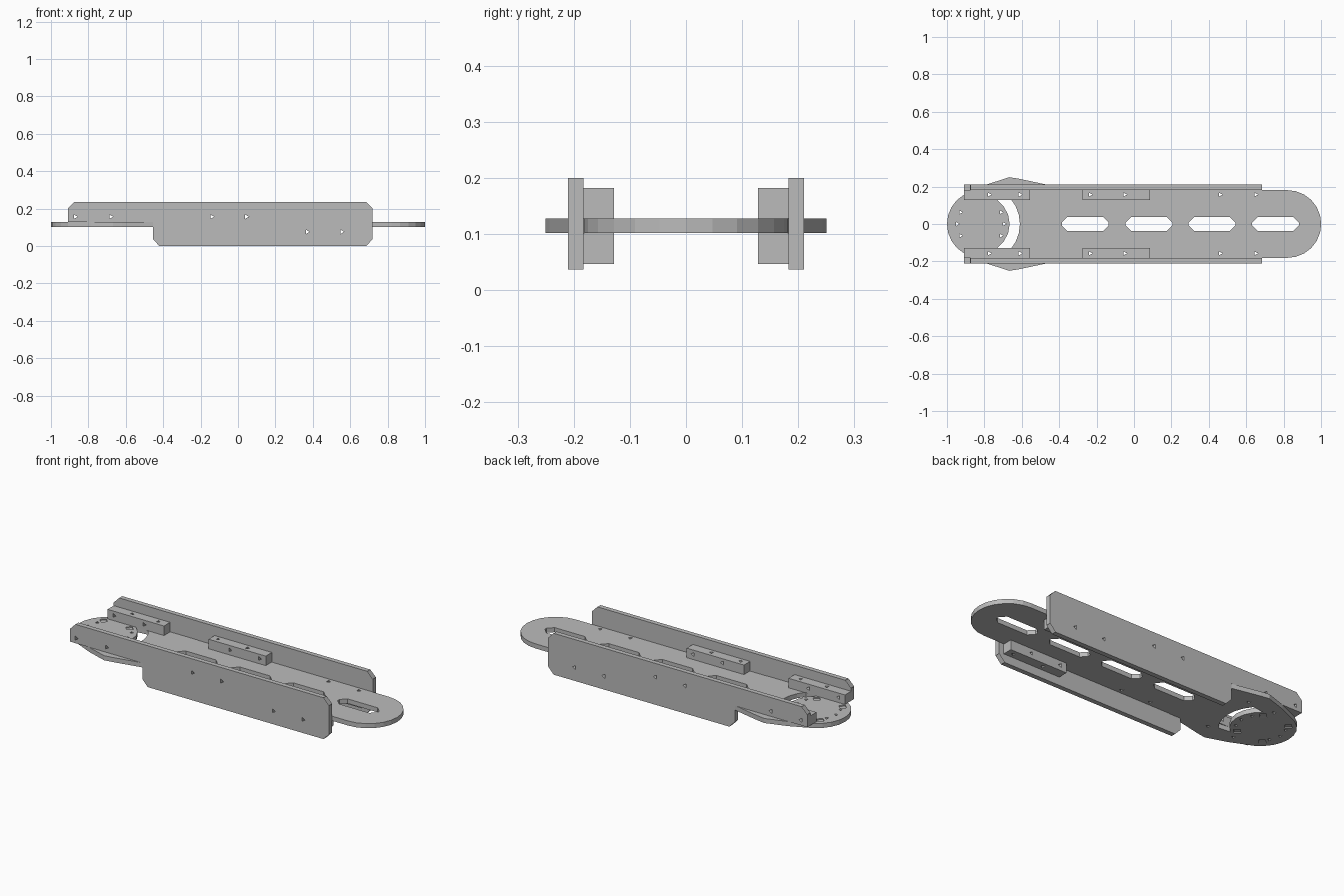
import bpy, bmesh, math
from mathutils import Vector

if "Cube" in bpy.data.objects:
    bpy.data.objects.remove(bpy.data.objects["Cube"], do_unlink=True)

metal = bpy.data.materials.new("plain_grey_metal")
metal.use_nodes = True
GREY = (0.5, 0.5, 0.5, 1)
metal.diffuse_color = GREY
metal.node_tree.nodes["Principled BSDF"].inputs["Base Color"].default_value = GREY


def add_prism(bm, outline, lo, hi, axis="z"):
    """Extrude a 2D outline along z, or along y for an outline in xz."""
    def place(p, d):
        return (p[0], p[1], d) if axis == "z" else (p[0], d, p[1])
    face = bm.faces.new([bm.verts.new(place(p, lo)) for p in outline])
    out = bmesh.ops.extrude_face_region(bm, geom=[face])
    move = Vector(place((0, 0), hi - lo))
    bmesh.ops.translate(bm, vec=move, verts=[v for v in out["geom"] if isinstance(v, bmesh.types.BMVert)])


def make_object(name, prisms):
    bm = bmesh.new()
    for prism in prisms:
        add_prism(bm, *prism)
    bmesh.ops.recalc_face_normals(bm, faces=bm.faces)
    mesh = bpy.data.meshes.new(name)
    bm.to_mesh(mesh)
    bm.free()
    mesh.materials.append(metal)
    obj = bpy.data.objects.new(name, mesh)
    bpy.context.collection.objects.link(obj)
    return obj


def cut(obj, prisms):
    """Subtract prisms, then discard the cutter."""
    cutter = make_object("cutter", prisms)
    cutter.hide_render = True
    mod = obj.modifiers.new("holes", "BOOLEAN")
    mod.object, mod.operation, mod.solver = cutter, "DIFFERENCE", "EXACT"
    graph = bpy.context.evaluated_depsgraph_get()
    mesh = bpy.data.meshes.new_from_object(obj.evaluated_get(graph))
    obj.modifiers.clear()
    obj.data = mesh
    bpy.data.objects.remove(cutter, do_unlink=True)


def arc(cx, r, start, end, n, cy=0):
    angles = [math.radians(start + (end - start) * i / n) for i in range(n + 1)]
    return [(cx + r * math.cos(a), cy + r * math.sin(a)) for a in angles]


def hole(x, y, r=0.013, n=3):
    return arc(x, r, 0, 360 - 360 / n, n - 1, y)


def rect(x0, x1, y0, y1):
    return [(x0, y0), (x1, y0), (x1, y1), (x0, y1)]


BOTTOM, TOP = 0.102, 0.128
INNER, OUTER = 0.183, 0.21

# Mounting blocks: name, start, end, bottom, top, vertical holes, sideways holes
blocks = [
    ("end_block", -0.91, -0.555, TOP, 0.182, (-0.775, -0.61), (-0.87, -0.68)),
    ("middle_block", -0.275, 0.085, TOP, 0.182, (-0.235, -0.05), (-0.14, 0.045)),
    ("lower_block", 0.33, 0.69, 0.047, BOTTOM, (0.46, 0.65), (0.37, 0.555)),
]

# Base plate with rounded ends and a flare beside the pivot disk
flare = [(-0.45, 0.207), (-0.62, 0.243), (-0.667, 0.25), (-0.785, 0.212)]
upper = arc(0.82, 0.181, 0, 90, 6) + [(-0.38, 0.181)] + flare + arc(-0.82, 0.18, 120, 180, 4)
lower = [(x, -y) for x, y in reversed(upper[1:-1])]
base = make_object("base_plate", [(upper + lower, BOTTOM, TOP)])

# Slots, curved opening, screw holes and shallow recesses in the base
cuts = []
for cx in (-0.26, 0.08, 0.417, 0.757):
    h, w, c = 0.125, 0.038, 0.03
    slot = [(cx + sx * a, sy * b) for sx, sy, a, b in (
        (1, -1, h - c, w), (1, -1, h, w - c), (1, 1, h, w - c), (1, 1, h - c, w),
        (-1, 1, h - c, w), (-1, 1, h, w - c), (-1, -1, h, w - c), (-1, -1, h - c, w))]
    cuts.append((slot, 0, 0.3))
crescent = arc(-0.82, 0.21, -40, 40, 6) + arc(-0.82, 0.155, 55, -55, 6)
cuts.append((crescent, 0, 0.3))
for angle in (0, 30, 150, 180, 210, 330):
    a = math.radians(angle)
    cuts.append((hole(-0.82 + 0.125 * math.cos(a), 0.125 * math.sin(a), 0.012), 0, 0.3))
for side in (1, -1):
    for block in blocks:
        cuts += [(hole(x, side * 0.157), 0, 0.3) for x in block[5]]
    for x in (-0.915, -0.752):
        cuts.append((hole(x, side * 0.1, 0.024, 4), TOP - 0.006, 0.3))
        cuts.append((hole(x, side * 0.1, 0.024, 4), 0, BOTTOM + 0.006))
cut(base, cuts)

# Side plates and their blocks, front and back
profile = [(-0.91, TOP), (-0.455, TOP), (-0.455, 0.037), (-0.42, 0), (0.685, 0), (0.72, 0.037),
           (0.72, 0.2), (0.685, 0.235), (-0.875, 0.235), (-0.91, 0.2)]
for label, side in (("front", -1), ("back", 1)):
    y0, y1 = sorted((side * INNER, side * OUTER))
    plate = make_object(label + "_side_plate", [(profile, y0, y1, "y")])
    sideways = []
    for block in blocks:
        z = 0.157 if block[3] == TOP else 0.076
        sideways += [(hole(x, z), -0.4, 0.4, "y") for x in block[6]]
    cut(plate, sideways)
    # Corner bevels are left open
    bm = bmesh.new()
    bm.from_mesh(plate.data)
    open_faces = [f for f in bm.faces if abs(f.normal.x) > 0.3 and abs(f.normal.z) > 0.3
                  and f.calc_area() > 0.0008]
    bmesh.ops.delete(bm, geom=open_faces, context="FACES")
    bm.to_mesh(plate.data)
    bm.free()

    b0, b1 = sorted((side * 0.128, side * INNER))
    for name, x0, x1, z0, z1, vertical, across in blocks:
        obj = make_object(label + "_" + name, [(rect(x0, x1, b0, b1), z0, z1)])
        z = 0.157 if z0 == TOP else 0.076
        cut(obj, [(hole(x, side * 0.157), -0.1, 0.4) for x in vertical]
            + [(hole(x, z), -0.4, 0.4, "y") for x in across])
